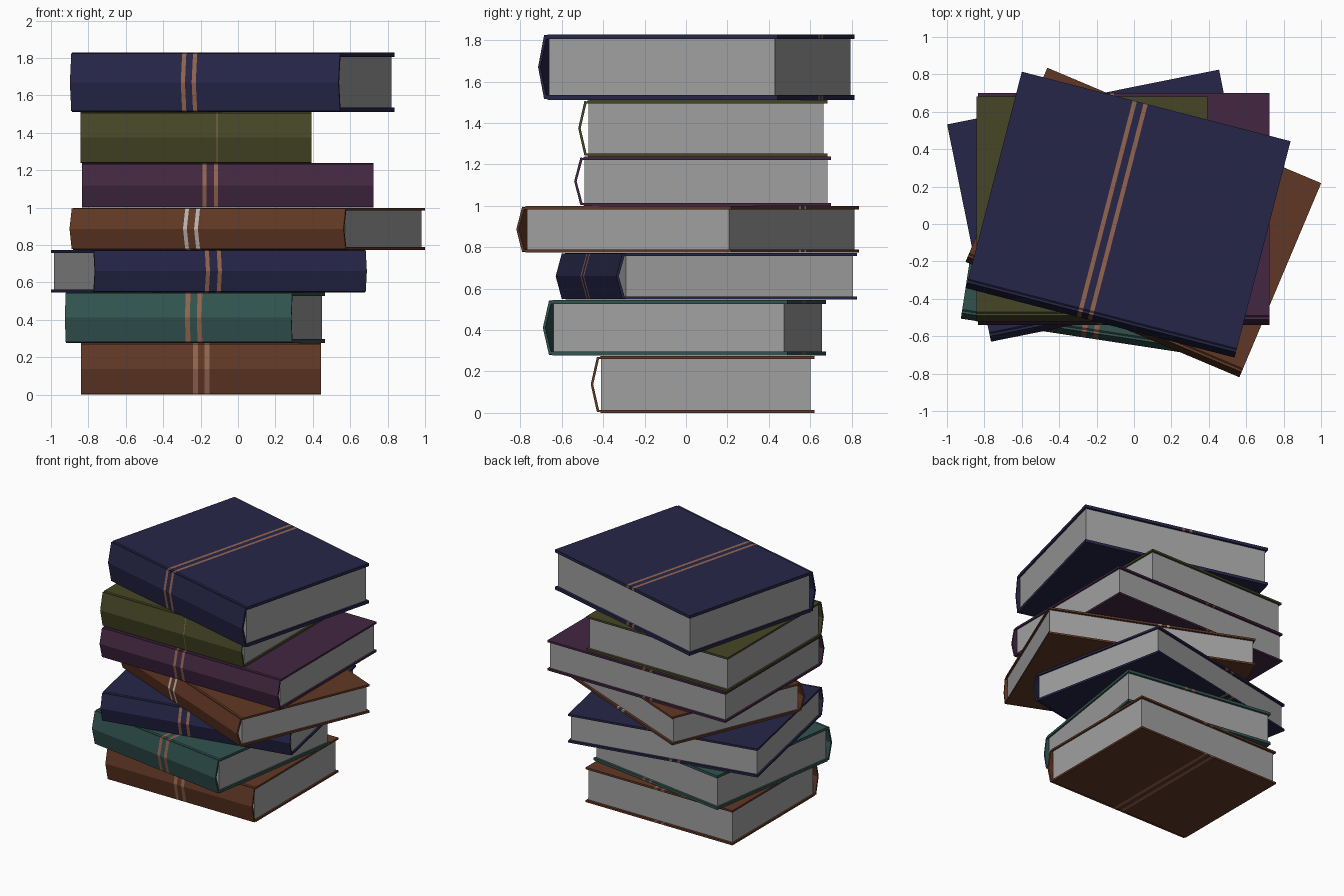
import bpy, bmesh, math
from mathutils import Matrix

if "Cube" in bpy.data.objects:
    bpy.data.objects.remove(bpy.data.objects["Cube"])


def mat(name, rgb):
    m = bpy.data.materials.new(name)
    m.diffuse_color = (*rgb, 1)
    m.use_nodes = True
    m.node_tree.nodes["Principled BSDF"].inputs["Base Color"].default_value = m.diffuse_color
    return m


BROWN = mat("brown cloth", (0.120, 0.039, 0.018))
TEAL = mat("teal cloth", (0.031, 0.086, 0.078))
NAVY = mat("navy cloth", (0.019, 0.019, 0.066))
PURPLE = mat("purple cloth", (0.056, 0.020, 0.054))
OLIVE = mat("olive cloth", (0.062, 0.062, 0.020))
TAN = mat("tan stripe", (0.29, 0.13, 0.08))
PALE = mat("pale stripe", (0.50, 0.46, 0.42))
PAPER = mat("grey paper", (0.35, 0.35, 0.35))


def make_object(name, bm, mats, place):
    bmesh.ops.recalc_face_normals(bm, faces=bm.faces)
    me = bpy.data.meshes.new(name)
    bm.to_mesh(me)
    bm.free()
    for m in mats:
        me.materials.append(m)
    ob = bpy.data.objects.new(name, me)
    ob.matrix_world = place
    bpy.context.collection.objects.link(ob)


def cover(name, L, D, h, t, stripes, mats, place):
    """Wrap-around case: U profile with hinge groove and folded spine, swept along x."""
    f, b = -D / 2, D / 2
    outer = [(b, 0), (f + .05, 0), (f + .042, .006), (f + .03, .004), (f, h / 2)]
    inner = [(b, t), (f + .05, t), (f + .045, t), (f + .04, t), (f + .012, h / 2)]
    outer += [(y, h - z) for y, z in outer[-2::-1]]
    inner += [(y, h - z) for y, z in inner[-2::-1]]
    loop = outer + inner[::-1]
    n, k = len(loop), len(outer)
    # cuts along the spine; every second span is a painted stripe
    xs = [-L / 2]
    for c, w in stripes:
        xs += [c - w / 2, c + w / 2]
    xs.append(L / 2)
    bm = bmesh.new()
    rings = [[bm.verts.new((x, y, z)) for y, z in loop] for x in xs]
    for s in range(len(xs) - 1):
        for i in range(n):
            j = (i + 1) % n
            face = bm.faces.new((rings[s][i], rings[s][j], rings[s + 1][j], rings[s + 1][i]))
            face.material_index = s % 2
    # head and tail edges of the case
    for r in (rings[0], rings[-1]):
        for i in range(k - 1):
            bm.faces.new((r[i], r[i + 1], r[n - 2 - i], r[n - 1 - i]))
    make_object(name, bm, mats, place)


def pages(name, L, D, h, t, place):
    """Paper block, slightly inset from the boards."""
    y0, y1 = -D / 2 + .05, D / 2 - .018
    bm = bmesh.new()
    bmesh.ops.create_cube(bm, size=1, matrix=Matrix.Translation((0, (y0 + y1) / 2, h / 2))
                          @ Matrix.Diagonal((L - .026, y1 - y0, h - 2 * t, 1)))
    make_object(name, bm, [PAPER], place)


# name, centre x, y, turn, length, depth, bottom, top, board, cloth, stripe colour, stripes
BOOKS = [
    ("brown_book_low", -.198, .08, 0, 1.285, 1.08, 0, .276, .015, BROWN, TAN,
     [(-.03, .026), (.033, .026)]),
    ("teal_book", -.23, -.008, -8.7, 1.225, 1.195, .276, .547, .020, TEAL, TAN,
     [(.05, .026), (.114, .026)]),
    ("navy_book_low", -.155, .098, 11.4, 1.483, 1.185, .547, .774, .016, NAVY, TAN,
     [(-.125, .022), (-.06, .022)]),
    ("brown_book_high", .05, .008, -22.85, 1.589, 1.126, .774, .999, .015, BROWN, PALE,
     [(-.125, .022), (-.061, .022)]),
    ("purple_book", -.055, .08, 0, 1.56, 1.24, .999, 1.238, .015, PURPLE, TAN,
     [(-.125, .021), (-.0625, .021)]),
    ("olive_book", -.225, .081, 0, 1.236, 1.203, 1.238, 1.511, .015, OLIVE, TAN,
     [(.113, .006)]),
    ("navy_book_high", -.031, .05, -14.5, 1.484, 1.195, 1.511, 1.829, .023, NAVY, TAN,
     [(-.118, .023), (-.058, .023)]),
]

for name, x, y, turn, L, D, z0, z1, t, cloth, stripe, bands in BOOKS:
    place = Matrix.Translation((x, y, z0)) @ Matrix.Rotation(math.radians(turn), 4, 'Z')
    h = z1 - z0 - .001
    cover(name + "_cover", L, D, h, t, bands, [cloth, stripe], place)
    pages(name + "_pages", L, D, h, t, place)
